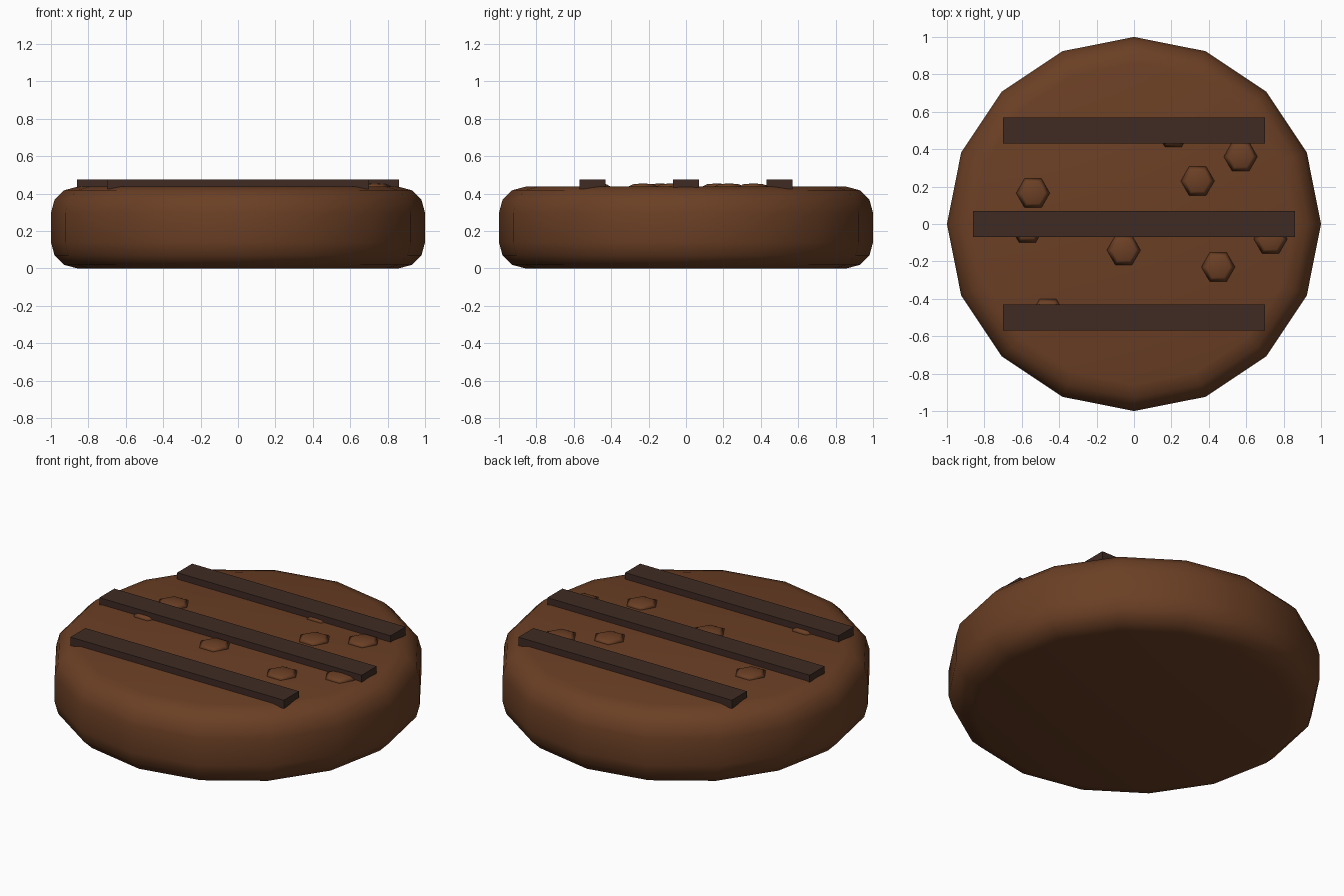
import bpy
import bmesh
from mathutils import Matrix

cube = bpy.data.objects.get("Cube")
if cube:
    bpy.data.objects.remove(cube, do_unlink=True)


def make_material(name, color):
    mat = bpy.data.materials.new(name)
    mat.use_nodes = True
    mat.diffuse_color = color
    mat.node_tree.nodes["Principled BSDF"].inputs["Base Color"].default_value = color
    return mat


def make_object(name, bm, mat, smooth):
    for face in bm.faces:
        face.smooth = smooth
    mesh = bpy.data.meshes.new(name)
    bm.to_mesh(mesh)
    bm.free()
    mesh.materials.append(mat)
    obj = bpy.data.objects.new(name, mesh)
    bpy.context.collection.objects.link(obj)
    return obj


brown = make_material("cooked brown", (0.147, 0.05, 0.018, 1))
char = make_material("char brown", (0.05, 0.024, 0.017, 1))

TOP = 0.437

# Round patty with softened rims
bm = bmesh.new()
bmesh.ops.create_cone(bm, cap_ends=True, segments=16, radius1=1, radius2=1, depth=TOP,
                      matrix=Matrix.Translation((0, 0, TOP / 2)))
patty = make_object("patty", bm, brown, True)
bevel = patty.modifiers.new("rounded rims", "BEVEL")
bevel.width = 0.14
bevel.segments = 3
bevel.limit_method = "ANGLE"

# Raised grill bars across the top
for name, y, half in (("back", 0.5, 0.7), ("middle", 0, 0.86), ("front", -0.5, 0.7)):
    bm = bmesh.new()
    bmesh.ops.create_cube(bm, size=1, matrix=Matrix.Translation((0, y, 0.45))
                          @ Matrix.Diagonal((half * 2, 0.14, 0.05, 1)))
    make_object(name + "_grill_mark", bm, char, False)

# Low six-sided lumps on the top
lumps = [(0.57, 0.36), (0.34, 0.23), (0.21, 0.49), (-0.54, 0.165), (-0.57, -0.02),
         (-0.055, -0.14), (0.45, -0.23), (0.73, -0.08), (-0.46, -0.48)]
for i, (x, y) in enumerate(lumps):
    bm = bmesh.new()
    bmesh.ops.create_uvsphere(bm, u_segments=6, v_segments=4, radius=0.09,
                              matrix=Matrix.Translation((x, y, TOP))
                              @ Matrix.Diagonal((1, 1, 0.2, 1))
                              @ Matrix.Rotation(0.5236, 4, "Z"))
    make_object(f"lump_{i + 1}", bm, brown, True)
